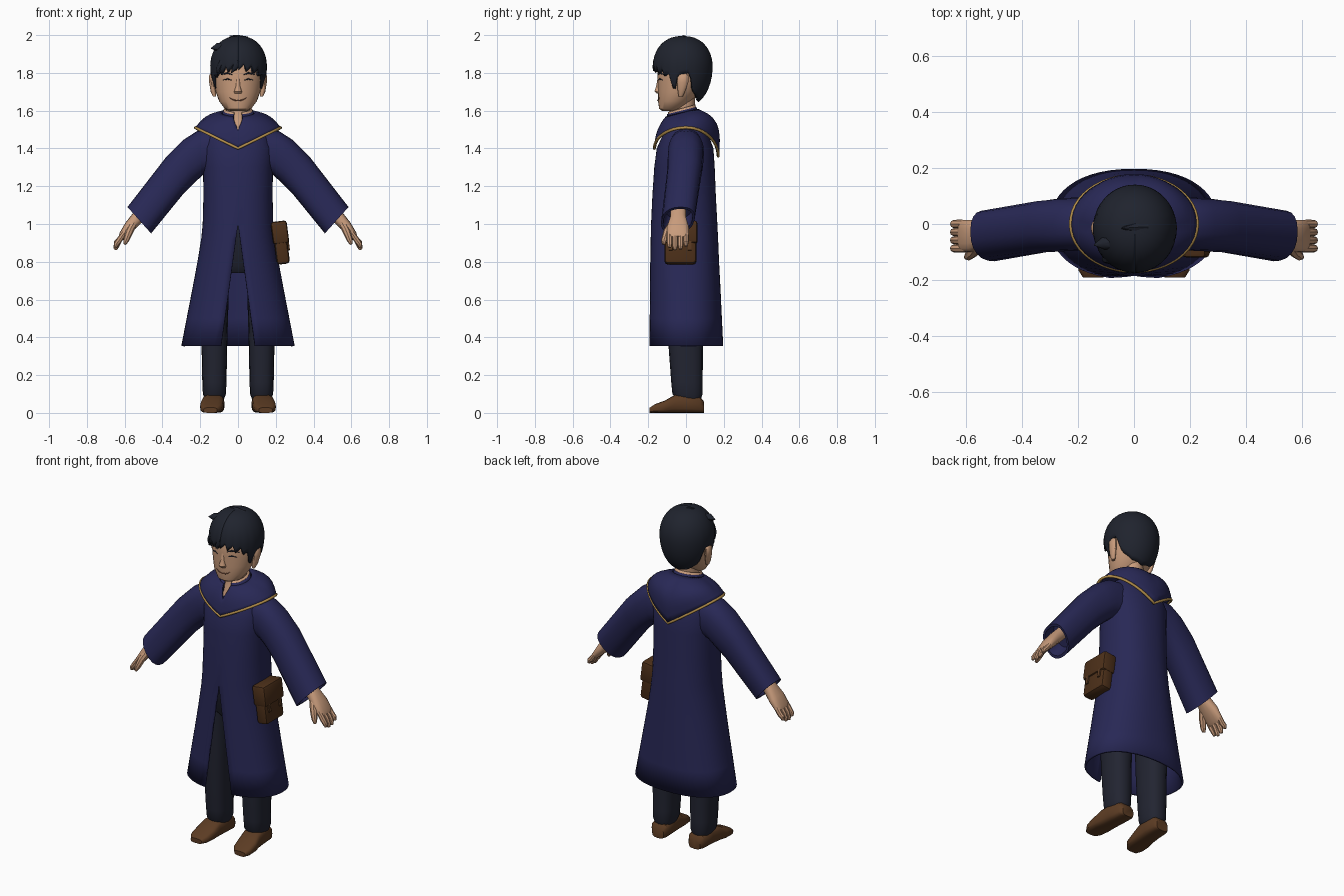
import bpy, bmesh, math
from mathutils import Vector as V

if "Cube" in bpy.data.objects:
    bpy.data.objects.remove(bpy.data.objects["Cube"])


def mat(name, r, g, b):
    m = bpy.data.materials.new(name)
    m.diffuse_color = (r, g, b, 1)
    m.use_nodes = True
    m.node_tree.nodes["Principled BSDF"].inputs["Base Color"].default_value = m.diffuse_color
    return m


NAVY = mat("navy_cloth", .021, .021, .092)
DARK = mat("charcoal_trousers", .016, .018, .031)
HAIR = mat("black_hair", .014, .017, .027)
SKIN = mat("skin", .58, .33, .20)
SHOE = mat("shoe_leather", .107, .045, .017)
BAG = mat("bag_leather", .075, .030, .010)
GOLD = mat("gold_trim", .45, .27, .07)
LIP = mat("lip_brown", .22, .09, .05)


def finish(name, bm, m, mirror=False, thick=0, offset=-1, recalc=True):
    if recalc:
        bmesh.ops.recalc_face_normals(bm, faces=bm.faces)
    me = bpy.data.meshes.new(name)
    bm.to_mesh(me)
    bm.free()
    me.materials.append(m)
    ob = bpy.data.objects.new(name, me)
    bpy.context.collection.objects.link(ob)
    bpy.context.view_layer.objects.active = ob
    ob.select_set(True)
    bpy.ops.object.shade_smooth_by_angle(angle=math.radians(40))
    ob.select_set(False)
    if mirror:
        ob.modifiers.new("mirror", 'MIRROR')
    if thick:
        s = ob.modifiers.new("thickness", 'SOLIDIFY')
        s.thickness, s.offset = thick, offset
    return ob


def loft(name, rings, m, closed=True, caps=True, **kw):
    """Skin a list of equally long point rings."""
    bm = bmesh.new()
    rows = [[bm.verts.new(p) for p in r] for r in rings]
    n = len(rows[0])
    for a, b in zip(rows, rows[1:]):
        for j in range(n if closed else n - 1):
            k = (j + 1) % n
            bm.faces.new((a[j], a[k], b[k], b[j]))
    if caps:
        bm.faces.new(rows[0][::-1])
        bm.faces.new(rows[-1])
    bmesh.ops.remove_doubles(bm, verts=bm.verts, dist=1e-5)
    return finish(name, bm, m, recalc=caps, **kw)


def spow(t, p):
    return math.copysign(abs(t) ** p, t)


def sweep(name, stations, m, n=16, p=1.0, floor=None, **kw):
    """Stations are (centre, half axis, half axis)."""
    rings = []
    for c, u, v in stations:
        r = []
        for i in range(n):
            a = 2 * math.pi * i / n
            q = V(c) + V(u) * spow(math.cos(a), p) + V(v) * spow(math.sin(a), p)
            if floor is not None:
                q.z = max(q.z, floor)
            r.append(q)
        rings.append(r)
    return loft(name, rings, m, **kw)


def stack(name, rows, m, x=0, **kw):
    """Upright loft from rows of (z, half width, front y, back y)."""
    return sweep(name, [((x, (f + b) / 2, z), (0, (f - b) / 2, 0), (hx, 0, 0))
                        for z, hx, f, b in rows], m, **kw)


def tube(name, pts, radii, m, n=8, **kw):
    st = []
    for i, q in enumerate(pts):
        d = (V(pts[min(i + 1, len(pts) - 1)]) - V(pts[max(i - 1, 0)])).normalized()
        u = d.cross(V((0, 1, 0)) if abs(d.y) < .9 else V((0, 0, 1))).normalized()
        st.append((q, u * radii[i], d.cross(u) * radii[i]))
    return sweep(name, st, m, n=n, **kw)


def lerp_keys(keys, t):
    for (a, b), (c, d) in zip(keys, keys[1:]):
        if t <= c:
            return b + (d - b) * (t - a) / (c - a)
    return keys[-1][1]


# Robe with a front slit that widens to the hem
robe = []
for z, hx, f, b in [(.355, .30, -.198, .197), (.5, .272, -.196, .19), (.65, .243, -.193, .183),
                    (.8, .215, -.19, .175), (.92, .195, -.187, .17), (1.0, .187, -.185, .166),
                    (1.15, .183, -.178, .158), (1.3, .185, -.168, .152), (1.4, .19, -.155, .145),
                    (1.5, .16, -.11, .11), (1.55, .11, -.07, .07)]:
    half = max(0, .09 * (1 - z) / .645)
    a0 = math.asin((half / hx) ** (1 / .88))
    robe.append([(hx * spow(math.sin(a), .88),
                  (f + b) / 2 - (b - f) / 2 * spow(math.cos(a), .88), z)
                 for a in [a0 + (2 * math.pi - 2 * a0) * j / 48 for j in range(49)]])
loft("robe", robe, NAVY, closed=False, caps=False, thick=.012)

# Shoulder cape, open at the throat, dipping to a point front and back
cape, hem = [], []
for i in range(9):
    t, row = i / 8, []
    a0 = .28 * max(0, (t - .55) / .45)
    for j in range(49):
        a = a0 + (2 * math.pi - 2 * a0) * j / 48
        s, c = math.sin(a), math.cos(a)
        low = 1.40 + .11 * abs(s) if c > 0 else 1.36 + .15 * abs(s)
        e = V((.222 * s, -c * (.165 if c > 0 else .168), low))
        k = V((.088 * s, -.022 - .083 * c, 1.585 - .02 * c))
        bulge = math.sin(math.pi * t) * (.035 * max(0, -c) + .01)
        row.append(e.lerp(k, t) + V((s, -c, .8)) * bulge)
    cape.append(row)
loft("shoulder_cape", cape, NAVY, closed=False, caps=False, thick=.012, offset=0)

# Gold braid on the cape edge
cu = bpy.data.curves.new("cape_trim", 'CURVE')
cu.dimensions, cu.bevel_depth, cu.bevel_resolution = '3D', .008, 1
sp = cu.splines.new('POLY')
sp.points.add(47)
sp.use_cyclic_u = True
for pt, q in zip(sp.points, cape[0]):
    pt.co = (q.x * 1.015, q.y * 1.015, q.z, 1)
cu.materials.append(GOLD)
bpy.context.collection.objects.link(bpy.data.objects.new("cape_trim", cu))

# Standing collar and its pale lining edge
for name, m, z0, z1, w in [("collar", NAVY, 1.54, 1.60, .08), ("collar_lining", SKIN, 1.58, 1.612, .073)]:
    loft(name, [[(w * g * math.sin(a), -.024 - w * g * math.cos(a), z - .02 * math.cos(a))
                 for a in [.3 + (2 * math.pi - .6) * j / 32 for j in range(33)]]
                for z, g in ((z0, 1.12), (z1, 1.0))], m, closed=False, caps=False, thick=.008)

# Neck and throat
stack("neck", [(1.50, .06, -.118, .04), (1.55, .062, -.098, .045), (1.60, .06, -.088, .045),
               (1.68, .06, -.085, .05)], SKIN)

# Sleeves with hollow cuffs
sleeve = []
for up, lo, y, w, sh in [((.10, 1.51), (.10, 1.28), 0, .085, 0), ((.215, 1.493), (.185, 1.26), 0, .095, 0),
                         ((.29, 1.445), (.235, 1.215), -.003, .095, .002), ((.38, 1.355), (.285, 1.165), -.01, .092, .008),
                         ((.585, 1.09), (.46, .95), -.043, .088, .016), ((.575, 1.08), (.47, .962), -.043, .076, .014),
                         ((.52, 1.14), (.42, 1.03), -.035, .07, .01)]:
    up, lo = V((up[0], 0, up[1])), V((lo[0], 0, lo[1]))
    sleeve.append(((up + lo) / 2 + V((0, y, 0)), (up - lo) / 2 + V((0, sh, 0)), (0, w, 0)))
sweep("sleeves", sleeve, NAVY, n=20, p=.85, mirror=True)

# Hands: palm, four fingers and a thumb
sweep("palms", [((x, y, z), (.72 * t, 0, .69 * t), (0, w, 0)) for x, y, z, t, w in
                [(.47, -.04, 1.10, .035, .04), (.535, -.042, 1.03, .034, .043), (.575, -.043, .985, .03, .058),
                 (.61, -.043, .94, .022, .058), (.62, -.043, .925, .015, .054)]], SKIN, p=.8, mirror=True)
for i in range(4):
    y, drop = -.087 + .029 * i, (.012, 0, .004, .02)[i]
    tube("fingers", [(.60, y, .955), (.632, y, .91), (.645, y, .88 + drop), (.65, y, .863 + drop)],
         [.015, .0155, .014, .008], SKIN, mirror=True)
tube("thumbs", [(.555, -.075, 1.0), (.575, -.10, .96), (.592, -.115, .915), (.60, -.12, .893)],
     [.02, .02, .016, .008], SKIN, mirror=True)

# Trousers
stack("trouser_legs", [(.07, .05, -.05, .078), (.10, .061, -.072, .088), (.16, .064, -.078, .088),
                       (.36, .068, -.093, .09), (.6, .075, -.10, .10), (.82, .08, -.11, .11)],
      DARK, x=.125, p=.8, mirror=True)
stack("trouser_seat", [(.74, .10, -.08, .09), (.78, .155, -.11, .115), (1.02, .15, -.12, .12)], DARK, p=.9)

# Shoes, flat soled with low toes turned out
sweep("shoes", [((x, y, h / 2), (0, 0, h / 2 + .0), (w, 0, 0)) for x, y, h, w in
                [(.122, .095, .06, .038), (.124, .075, .085, .053), (.128, 0, .10, .056), (.133, -.06, .095, .058),
                 (.139, -.11, .066, .062), (.143, -.165, .046, .056), (.146, -.192, .028, .036)]],
      SHOE, p=.6, floor=0, mirror=True)

# Head, ears and nose
stack("head", [(1.597, .04, -.125, -.04), (1.61, .07, -.142, -.01), (1.65, .10, -.148, .03),
               (1.70, .118, -.148, .075), (1.76, .13, -.15, .105), (1.83, .133, -.15, .115),
               (1.90, .115, -.125, .10), (1.95, .06, -.07, .05)], SKIN, n=28)
sweep("ears", [((x, y, z), (t, -.005, 0), (.004, w, 0)) for x, y, z, t, w in
               [(.124, -.028, 1.675, .008, .01), (.131, -.024, 1.70, .013, .019), (.137, -.018, 1.75, .016, .03),
                (.139, -.016, 1.785, .014, .028), (.136, -.016, 1.80, .006, .012)]], SKIN, n=12, mirror=True)
sweep("nose", [((0, -.143, 1.69), (0, -.012, 0), (.02, 0, 0)), ((0, -.146, 1.702), (0, -.021, 0), (.022, 0, 0)),
               ((0, -.144, 1.73), (0, -.014, 0), (.012, 0, 0)), ((0, -.143, 1.775), (0, -.007, 0), (.01, 0, 0))],
      SKIN, n=10)


# Thin face lines laid on the curved face
def face_line(name, pts, r, m, mid, ry, hx, mirror=False):
    tube(name, [(x, mid - ry * math.sqrt(1 - (x / hx) ** 2) - .001, z) for x, z in pts],
         [r * .4] + [r] * (len(pts) - 2) + [r * .4], m, n=6, mirror=mirror)


face_line("eyebrows", [(.03, 1.79), (.055, 1.80), (.09, 1.79)], .005, HAIR, -.022, .128, .13, True)
face_line("eyes", [(.035, 1.762), (.055, 1.768), (.08, 1.762)], .004, HAIR, -.0225, .1275, .13, True)
face_line("mouth", [(-.045, 1.668), (-.022, 1.656), (0, 1.653), (.022, 1.656), (.045, 1.668)],
          .003, LIP, -.055, .094, .105)

# Hair cap with a jagged fringe, sideburns and nape
edge = [(0, 1.835), (25, 1.825), (50, 1.805), (62, 1.79), (66, 1.72), (74, 1.715), (80, 1.79), (104, 1.80),
        (114, 1.70), (140, 1.66), (180, 1.645)]
cols = []
for j in range(65):
    a = 2 * math.pi * j / 64
    deg = math.degrees(min(a, 2 * math.pi - a))
    zb = lerp_keys(edge, deg)
    if deg < 60:
        zb += (-.022, -.004, .016)[j % 3]
    cz = (zb - 1.835) / (.16 if zb > 1.835 else .215)
    col = []
    for i in range(17):
        ph = math.acos(cz) * (1 - i / 16)
        s, c = abs(math.sin(ph)) ** .85, math.cos(ph)
        col.append((.003 + .15 * s * math.sin(a), -.017 - .158 * s * math.cos(a),
                    1.835 + c * (.16 if c > 0 else .215)))
    cols.append(col)
loft("hair", [[c[i] for c in cols] for i in range(17)], HAIR, closed=False, caps=False, thick=.02)

# Loose tufts
for pts, rad in [([(.04, -.01, 1.965), (0, -.012, 1.983), (-.045, -.015, 1.997)], (.03, .018, .002)),
                 ([(-.07, -.06, 1.93), (-.11, -.07, 1.937), (-.143, -.075, 1.93)], (.03, .022, .002)),
                 ([(-.08, -.12, 1.86), (-.10, -.125, 1.82), (-.105, -.125, 1.785)], (.025, .016, .002)),
                 ([(.0, -.155, 1.86), (-.02, -.163, 1.825), (-.035, -.16, 1.80)], (.02, .014, .002))]:
    tube("hair_tuft", pts, rad, HAIR)


# Satchel on the left hip
def box(name, loc, size, bevel, m):
    bm = bmesh.new()
    bmesh.ops.create_cube(bm, size=1)
    bmesh.ops.scale(bm, vec=size, verts=bm.verts)
    bmesh.ops.bevel(bm, geom=bm.edges[:], offset=bevel, segments=2, affect='EDGES', profile=.5)
    ob = finish(name, bm, m)
    ob.location, ob.rotation_euler = loc, (0, -.13, 0)


box("satchel", (.227, -.03, .897), (.07, .17, .22), .018, BAG)
box("satchel_flap", (.222, -.03, .955), (.085, .18, .12), .014, BAG)
for y in (-.08, .02):
    box("satchel_strap", (.264, y, .90), (.012, .02, .08), .003, SHOE)
